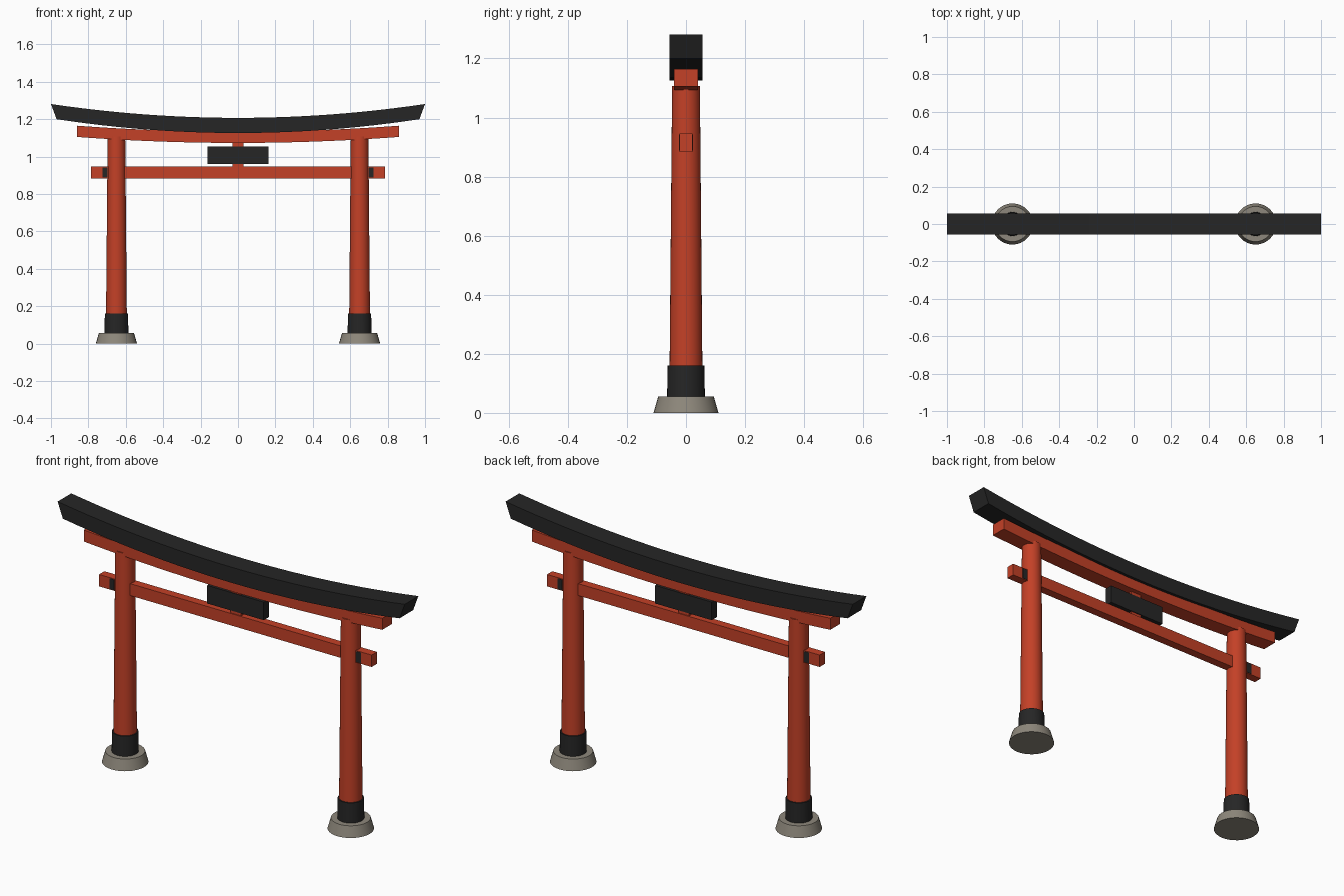
import bpy, bmesh

cube = bpy.data.objects.get("Cube")
if cube:
    bpy.data.objects.remove(cube, do_unlink=True)


def material(name, rgb):
    m = bpy.data.materials.new(name)
    m.use_nodes = True
    color = (*rgb, 1)
    m.diffuse_color = color
    bsdf = next(n for n in m.node_tree.nodes if n.type == 'BSDF_PRINCIPLED')
    bsdf.inputs["Base Color"].default_value = color
    return m


RED = material("vermilion paint", (0.55, 0.052, 0.02))
BLACK = material("black lacquer", (0.019, 0.019, 0.019))
STONE = material("grey stone", (0.27, 0.245, 0.2))


def box(name, mat, center, size):
    bpy.ops.mesh.primitive_cube_add(size=1, location=center)
    ob = bpy.context.object
    ob.name = name
    ob.scale = size
    bpy.ops.object.transform_apply(location=False, rotation=False, scale=True)
    ob.data.materials.append(mat)
    return ob


def tapered(name, mat, x, z0, z1, r0, r1):
    bpy.ops.mesh.primitive_cone_add(vertices=32, radius1=r0, radius2=r1,
                                    depth=z1 - z0, location=(x, 0, (z0 + z1) / 2))
    ob = bpy.context.object
    ob.name = name
    ob.data.materials.append(mat)
    bpy.ops.object.shade_smooth_by_angle()
    return ob


def curved_beam(name, mat, half_top, half_bottom, half_depth, z0, z1, rise, steps=24):
    """Beam swept upward toward both ends, as a chain of rectangular rings."""
    bm = bmesh.new()
    rings = []
    for i in range(steps + 1):
        t = 2 * i / steps - 1
        lift = rise * t * t
        xb, xt = t * half_bottom, t * half_top
        corners = ((xb, -half_depth, z0), (xb, half_depth, z0),
                   (xt, half_depth, z1), (xt, -half_depth, z1))
        rings.append([bm.verts.new((x, y, z + lift)) for x, y, z in corners])
    for a, b in zip(rings, rings[1:]):
        for k in range(4):
            n = (k + 1) % 4
            bm.faces.new((a[k], a[n], b[n], b[k]))
    bm.faces.new(rings[0])
    bm.faces.new(rings[-1])
    bmesh.ops.recalc_face_normals(bm, faces=bm.faces)
    mesh = bpy.data.meshes.new(name)
    bm.to_mesh(mesh)
    bm.free()
    ob = bpy.data.objects.new(name, mesh)
    bpy.context.collection.objects.link(ob)
    mesh.materials.append(mat)
    bpy.context.view_layer.objects.active = ob
    bpy.ops.object.select_all(action='DESELECT')
    ob.select_set(True)
    bpy.ops.object.shade_smooth_by_angle()
    return ob


# Curved lintels
curved_beam("top_lintel", BLACK, 1.0, 0.97, 0.056, 1.126, 1.207, 0.074)
curved_beam("under_lintel", RED, 0.86, 0.86, 0.041, 1.073, 1.133, 0.032)

# Straight tie beam, centre strut and plaque
box("tie_beam", RED, (0, 0, 0.915), (1.57, 0.044, 0.062))
box("centre_strut", RED, (0, 0, 1.01), (0.06, 0.034, 0.14))
box("plaque", BLACK, (0, 0, 1.008), (0.326, 0.042, 0.094))

# Pillars with footings, sleeves and wedges
for side, s in (("left", 1), ("right", -1)):
    x = s * 0.65
    tapered(side + "_footing", STONE, x, 0, 0.056, 0.11, 0.094)
    tapered(side + "_sleeve", BLACK, x, 0.056, 0.16, 0.064, 0.062)
    tapered(side + "_pillar", RED, x, 0.1, 1.107, 0.056, 0.047)
    box(side + "_wedge", BLACK, (s * 0.711, 0, 0.915), (0.028, 0.047, 0.055))
